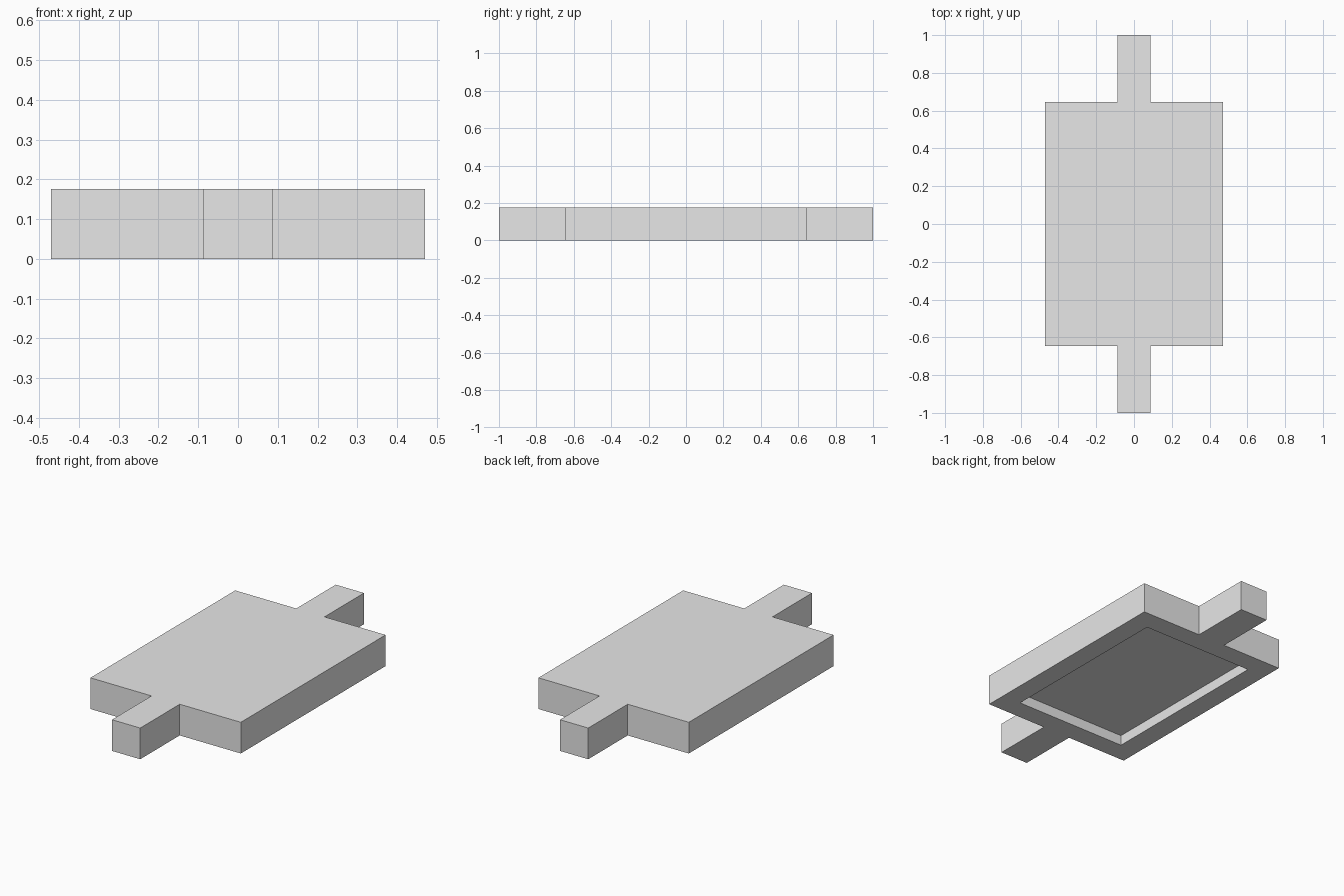
import bpy
import bmesh

cube = bpy.data.objects.get("Cube")
if cube:
    bpy.data.objects.remove(cube, do_unlink=True)

U = 1 / 17                    # base module
HEIGHT = 3 * U
BODY_X, BODY_Y = 8 * U, 11 * U
TAB_X, TAB_Y = 1.5 * U, 1.0
RIM, DEPTH = 2 * U, U

grey = bpy.data.materials.new("plain grey")
grey.use_nodes = True
grey.diffuse_color = (0.8, 0.8, 0.8, 1)
grey.node_tree.nodes["Principled BSDF"].inputs["Base Color"].default_value = grey.diffuse_color

# Plan outline: a quarter profile mirrored into a plate with two end tabs
quarter = [(BODY_X, BODY_Y), (TAB_X, BODY_Y), (TAB_X, TAB_Y)]
half = quarter + [(-x, y) for x, y in reversed(quarter)]
outline = half + [(-x, -y) for x, y in half]

bm = bmesh.new()
base = bm.faces.new([bm.verts.new((x, y, 0)) for x, y in outline])
top = bmesh.ops.extrude_face_region(bm, geom=[base], use_keep_orig=True)
bmesh.ops.translate(bm, vec=(0, 0, HEIGHT),
                    verts=[g for g in top["geom"] if isinstance(g, bmesh.types.BMVert)])

# Split the underside into body and tabs
bm.verts.ensure_lookup_table()
for side in (1, -1):
    ends = [v for v in bm.verts if v.co.z < 0.01
            and abs(v.co.y - side * BODY_Y) < 0.01 and abs(v.co.x) < TAB_X + 0.01]
    bmesh.ops.connect_verts(bm, verts=ends)
bmesh.ops.recalc_face_normals(bm, faces=bm.faces)

# Sunken panel in the underside
under = next(f for f in bm.faces if f.normal.z < -0.9
             and f.calc_center_median().length < 0.01)
bmesh.ops.inset_region(bm, faces=[under], thickness=RIM, use_even_offset=True)
# The tab corners lie along the straight edges, so the inset stays rectangular
panel = bmesh.ops.extrude_face_region(bm, geom=[under])
bmesh.ops.delete(bm, geom=[under], context='FACES_ONLY') if under.is_valid else None
bmesh.ops.translate(bm, vec=(0, 0, DEPTH),
                    verts=[g for g in panel["geom"] if isinstance(g, bmesh.types.BMVert)])
bmesh.ops.recalc_face_normals(bm, faces=bm.faces)

mesh = bpy.data.meshes.new("tabbed_plate")
bm.to_mesh(mesh)
bm.free()
mesh.materials.append(grey)
plate = bpy.data.objects.new("tabbed_plate", mesh)
bpy.context.collection.objects.link(plate)
